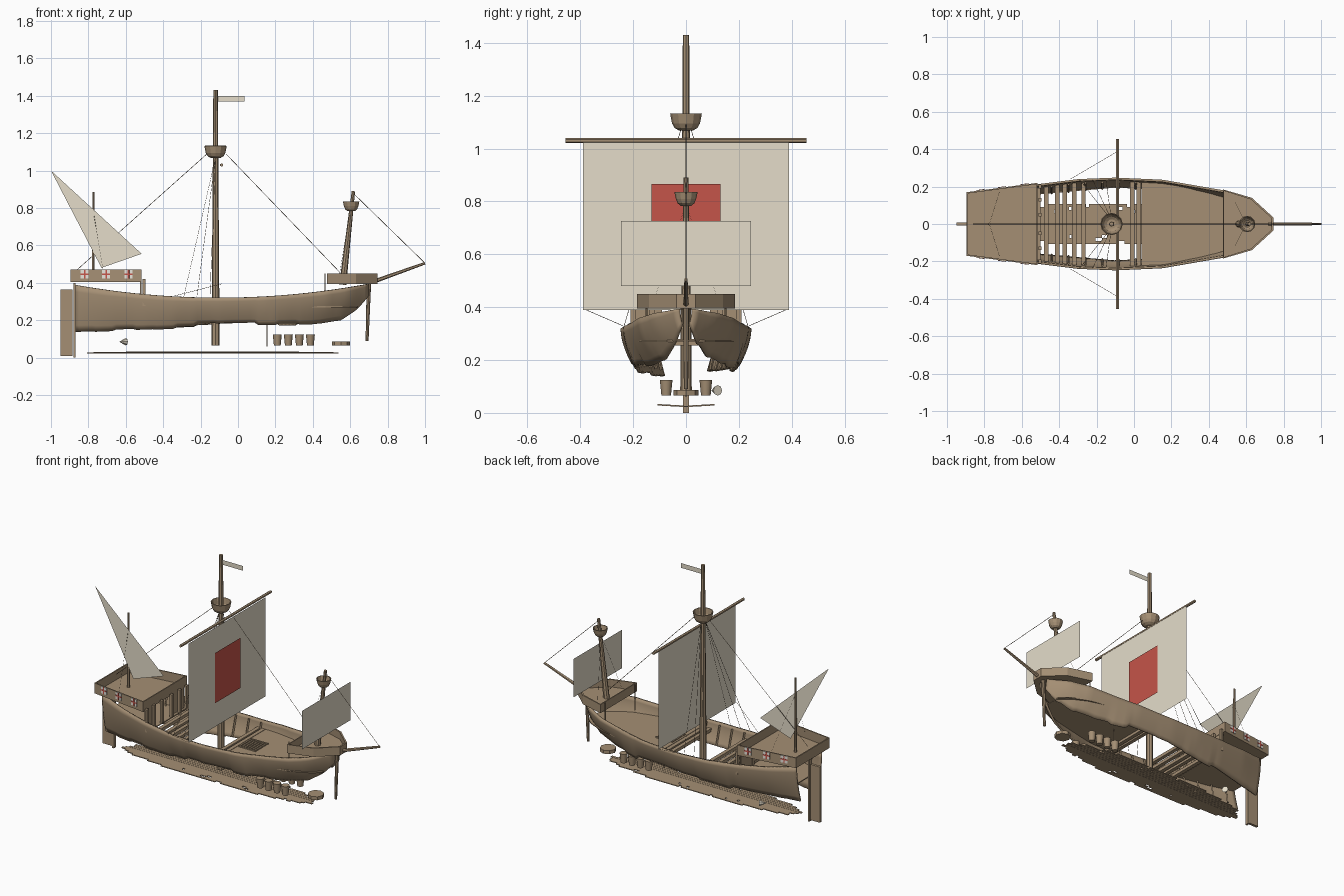
import bpy, bmesh, math, random
from mathutils import Vector

random.seed(4)
cube = bpy.data.objects.get("Cube")
if cube:
    bpy.data.objects.remove(cube, do_unlink=True)


def material(name, *rgb):
    m = bpy.data.materials.new(name)
    m.use_nodes = True
    m.diffuse_color = (*rgb, 1)
    bsdf = next(n for n in m.node_tree.nodes if n.type == 'BSDF_PRINCIPLED')
    bsdf.inputs["Base Color"].default_value = (*rgb, 1)
    return m


WOOD = material("wood", .375, .275, .175)
SAIL = material("sail_cloth", .78, .72, .59)
RED = material("red_paint", .56, .09, .068)
WHITE = material("white_paint", .85, .82, .75)
ROPE = material("brown_rope", .15, .11, .07)


def mesh(name, verts, faces, mat, thick=0):
    me = bpy.data.meshes.new(name)
    me.from_pydata([tuple(v) for v in verts], [], faces)
    me.materials.append(mat)
    ob = bpy.data.objects.new(name, me)
    bpy.context.collection.objects.link(ob)
    if thick:
        ob.modifiers.new("thickness", 'SOLIDIFY').thickness = thick
    return ob


def box(name, lo, hi, mat=WOOD):
    bm = bmesh.new()
    bmesh.ops.create_cube(bm, size=1)
    for v in bm.verts:
        v.co = [lo[i] if v.co[i] < 0 else hi[i] for i in range(3)]
    me = bpy.data.meshes.new(name)
    bm.to_mesh(me)
    bm.free()
    me.materials.append(mat)
    ob = bpy.data.objects.new(name, me)
    bpy.context.collection.objects.link(ob)
    return ob


def rod(name, a, b, r1, r2=None, mat=WOOD, n=8):
    a, b = Vector(a), Vector(b)
    bm = bmesh.new()
    bmesh.ops.create_cone(bm, cap_ends=True, segments=n, radius1=r1,
                          radius2=r1 if r2 is None else r2, depth=(b - a).length)
    me = bpy.data.meshes.new(name)
    for f in bm.faces:
        f.smooth = len(f.verts) == 4 and n > 8
    bm.to_mesh(me)
    bm.free()
    me.materials.append(mat)
    ob = bpy.data.objects.new(name, me)
    ob.location = (a + b) / 2
    ob.rotation_euler = (b - a).to_track_quat('Z', 'Y').to_euler()
    bpy.context.collection.objects.link(ob)


def rope(a, b, r=.001):
    rod("rope", a, b, r, mat=ROPE, n=4)


def table(points, x):
    for (x0, v0), (x1, v1) in zip(points, points[1:]):
        if x <= x1:
            return v0 + (v1 - v0) * (x - x0) / (x1 - x0)
    return points[-1][1]


# Hull shape: half widths at rim and lower edge, and lower edge height
RIM = [(-.87, .13), (-.7, .178), (-.5, .215), (-.3, .24), (-.1, .248), (.15, .237),
       (.48, .18), (.6, .125), (.7, .03)]
LOW = [(-.87, .09), (-.5, .17), (-.1, .205), (.2, .19), (.5, .10), (.7, .02)]
BASE = [(-.87, .135), (-.5, .15), (0, .17), (.4, .175), (.55, .20), (.64, .26), (.7, .33)]


def sheer(x):
    return .32 + .115 * (x + .1) ** 2


def hull_side(s):
    cols, rows = 72, 7
    verts, faces = [], []
    drop = 0
    for i in range(cols + 1):
        x = -.87 + 1.57 * i / cols
        if i % 5 == 0:
            drop = random.uniform(-.004, .022)
        top, low = table(RIM, x), table(LOW, x)
        for j in range(rows + 1):
            t = j / rows
            z = sheer(x) + (table(BASE, x) + drop * (x < .62) - sheer(x)) * t
            verts.append((x, s * (top + (low - top) * t ** 1.8), z))
    for i in range(cols):
        for j in range(rows):
            a = i * (rows + 1) + j
            f = (a, a + 1, a + rows + 2, a + rows + 1)
            faces.append(f if s < 0 else f[::-1])
    ob = mesh("hull_side", verts, faces, WOOD, .012)
    for p in ob.data.polygons:
        p.use_smooth = True


def deck(name, x0, x1, z):
    n = 14
    xs = [x0 + (x1 - x0) * i / n for i in range(n + 1)]
    verts = [(x, s * (table(RIM, x) - .016), z) for x in xs for s in (-1, 1)]
    faces = [(2 * i, 2 * i + 2, 2 * i + 3, 2 * i + 1) for i in range(n)]
    mesh(name, verts, faces, WOOD, .006)


for side in (-1, 1):
    hull_side(side)
deck("main_deck", .04, .64, .275)
deck("stern_deck", -.86, -.5, .275)

# Cross beams and ribs in the open waist
for x in (-.47, -.41, -.37, -.32, -.27, -.01, .025):
    w = table(RIM, x) - .016
    box("cross_beam", (x - .012, -w, .255), (x + .012, w, .275))
for i in range(10):
    x = -.8 + i * .09
    for s in (-1, 1):
        a = (x, s * (table(RIM, x) - .022), sheer(x) - .01)
        b = (x, s * (table(LOW, x) - .012), table(BASE, x) + .025)
        rod("rib", a, b, .006, n=4)

# Deck grating
for y in (-.06, .06):
    box("grating_rail", (.05, y - .004, .275), (.17, y + .004, .282))
for i in range(7):
    x = .055 + i * .0183
    box("grating_bar", (x - .003, -.06, .275), (x + .003, .06, .28))
rod("pump_rod", (.155, 0, .06), (.155, 0, .275), .002, n=6)

# Ragged bottom planking in a lens outline
for k in range(-6, 7):
    y = k * .0165
    reach = .69 * math.sqrt(1 - (k / 7) ** 2)
    x = -.14 - reach + random.uniform(0, .05)
    end = -.14 + reach - random.uniform(0, .03)
    while x < end:
        stop = min(end, x + random.uniform(.15, .4))
        z = .022 + abs(k) * .001
        box("bottom_plank", (x, y - .00825, z), (stop, y + .00825, z + .005))
        x = stop + (random.uniform(.01, .04) if abs(k) > 3 else 0)

# Rudder, stern post and stem post
box("rudder", (-.95, -.008, .01), (-.885, .008, .365))
box("stern_post", (-.88, -.012, 0), (-.868, .012, .40))
rod("stem_post", (.69, 0, .09), (.70, 0, .40), .008, .012)


def castle(name, half, z0, z1):
    # Open box with a floor, mirrored outline running clockwise from above
    ring = half + [(x, -y) for x, y in reversed(half)]
    n = len(ring)
    verts = [(x, y, z) for z in (z0, z1) for x, y in ring]
    faces = [tuple(range(n))] + [(i, i + n, (i + 1) % n + n, (i + 1) % n) for i in range(n)]
    mesh(name, verts, faces, WOOD, .01)


castle("stern_castle", [(-.895, .17), (-.515, .22)], .405, .47)
castle("bow_castle", [(.475, .185), (.63, .14), (.745, .035)], .395, .45)

# Castle supports
for s in (-1, 1):
    for y in (.05, .13, .2):
        box("stern_castle_post", (-.51, s * y - .01, .275), (-.495, s * y + .01, .42))
    box("stern_bulkhead", (-.525, min(s * .09, s * .195), .275), (-.517, max(s * .09, s * .195), .405))
    rod("bow_castle_post", (.465, s * .15, .275), (.465, s * .15, .45), .004, n=6)

# Painted shields on both castle walls
for s in (-1, 1):
    angle = s * math.atan2(.05, .38)
    for x in (-.82, -.705, -.585):
        y = s * (.17 + (x + .895) * .05 / .38)
        for name, w, h, d, mat in (("shield", .022, .022, .003, WHITE),
                                   ("cross_upright", .004, .022, .0045, RED),
                                   ("cross_bar", .022, .004, .0045, RED)):
            ob = box(name, (-w, -d, -h), (w, d, h), mat)
            ob.location = (x, y, .446)
            ob.rotation_euler.z = angle

# Masts, yard and bowsprit
rod("main_mast", (-.12, 0, .065), (-.12, 0, 1.43), .022, .012)
rod("main_yard", (-.088, -.455, 1.03), (-.088, .455, 1.03), .009, n=6)
rod("fore_mast", (.56, 0, .39), (.617, 0, .89), .019, .009)
rod("mizzen_mast", (-.773, 0, .41), (-.773, 0, .885), .008, .006, n=6)
rod("bowsprit", (.72, 0, .405), (1, 0, .505), .011, .007, n=6)


def lookout(x, z0, z1, r):
    n = 12
    profile = [(.45, z0), (.72, z0 + .01), (.88, z0 + .027), (1, z1)]
    verts = [(x + r * k * math.cos(math.tau * i / n), r * k * math.sin(math.tau * i / n), z)
             for k, z in profile for i in range(n)]
    faces = [tuple(reversed(range(n)))]
    for j in range(len(profile) - 1):
        faces += [(j * n + i, j * n + (i + 1) % n, (j + 1) * n + (i + 1) % n, (j + 1) * n + i)
                  for i in range(n)]
    mesh("lookout", verts, faces, WOOD, .005)


lookout(-.12, 1.068, 1.132, .06)
lookout(.605, .783, .835, .044)


# Sails and pennant
def square_sail(name, x, w, z0, z1, mat):
    mesh(name, [(x, -w, z0), (x, w, z0), (x, w, z1), (x, -w, z1)], [(0, 1, 2, 3)], mat)


square_sail("main_sail", -.078, .39, .39, 1.022, SAIL)
square_sail("red_panel", -.072, .13, .545, .865, RED)
square_sail("fore_sail", .622, .245, .48, .725, SAIL)
mesh("lateen_sail", [(-1, -.012, 1), (-.73, -.012, .48), (-.515, -.012, .555)], [(0, 1, 2)], SAIL)
mesh("pennant", [(-.108, 0, 1.37), (.035, 0, 1.37), (.035, 0, 1.40), (-.108, 0, 1.40)],
     [(0, 1, 2, 3)], SAIL)

# Rigging
rope((-.165, 0, 1.09), (-.86, 0, .47), .0014)
rope((-.065, 0, 1.09), (.56, 0, .44), .0014)
rope((.615, 0, .88), (1, 0, .505), .0014)
for s in (-1, 1):
    for x in (-.29, -.22, -.15):
        rope((-.12, s * .02, 1.07), (x, s * .235, .325))
    rope((-.085, s * .39, .395), (-.34, s * .24, .33))
    rope((-.773, 0, .78), (-.72, s * .17, .46), .0006)
    rope((.60, 0, .79), (.54, s * .12, .43), .0006)

# Cargo below deck
for i in range(4):
    for s in (-1, 1):
        x = .21 + i * .059
        rod("barrel", (x, s * .075, .065), (x, s * .075, .125), .018, .024, n=12)
rod("capstan_base", (.55, 0, .065), (.55, 0, .087), .048)
rod("funnel", (-.6, .12, .085), (-.632, .098, .085), .02, .002, SAIL)
